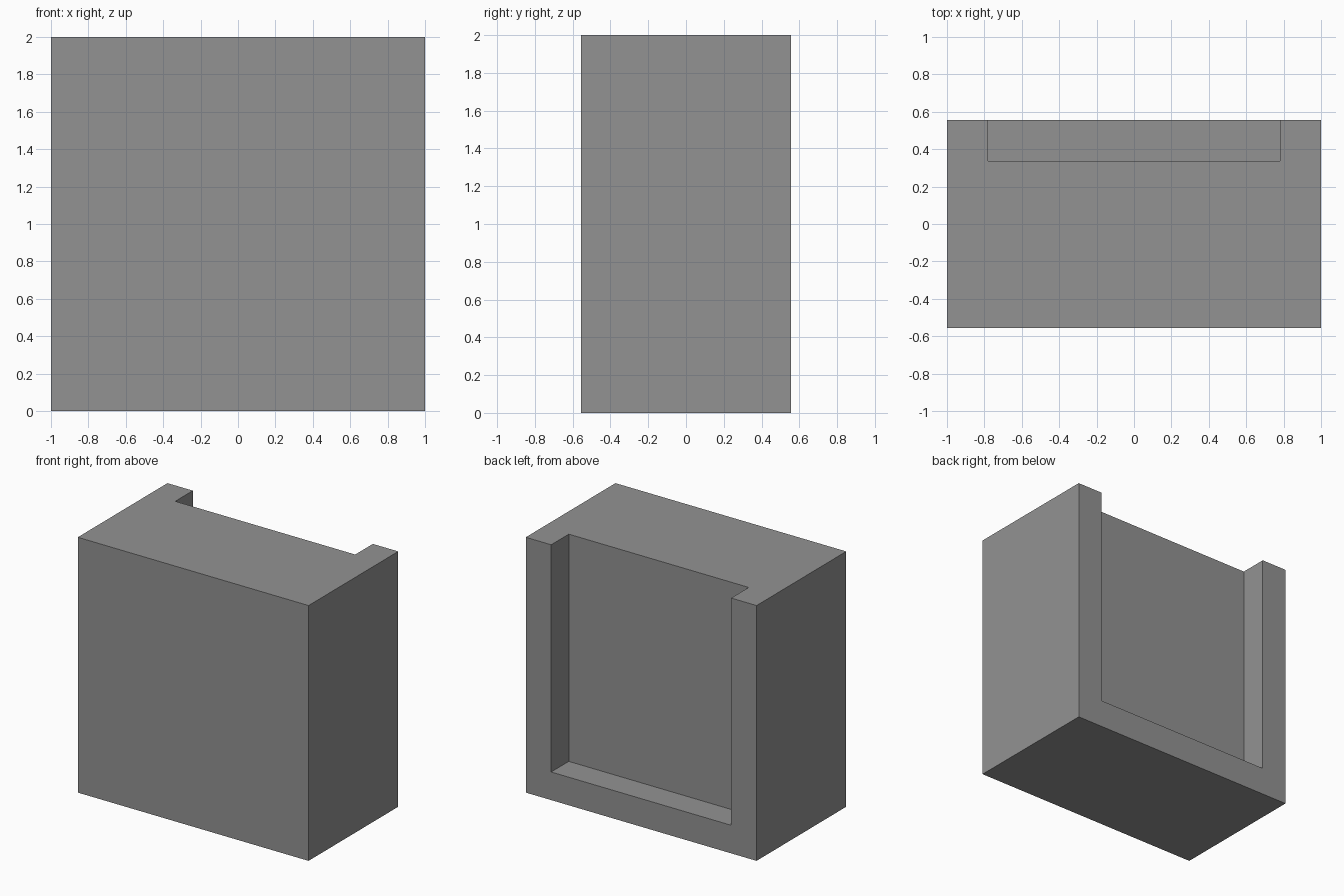
import bpy
import bmesh

cube = bpy.data.objects.get("Cube")
if cube:
    bpy.data.objects.remove(cube, do_unlink=True)

# Overall size and the back recess
HALF_W, HALF_D, HEIGHT = 1.0, 0.555, 2.0
RECESS_HALF_W, RECESS_Y, SILL_Z = 0.78, 0.337, 0.22

# Single plain grey
grey = bpy.data.materials.new("plain_grey")
grey.use_nodes = True
colour = (0.29, 0.29, 0.29, 1.0)
grey.diffuse_color = colour
grey.node_tree.nodes["Principled BSDF"].inputs["Base Color"].default_value = colour


def extrude_outline(bm, outline, z0, z1):
    """Raise a flat outline from z0 to z1, leaving both ends closed."""
    base = bm.faces.new([bm.verts.new((x, y, z0)) for x, y in outline])
    raised = bmesh.ops.extrude_face_region(bm, geom=[base], use_keep_orig=True)
    verts = [g for g in raised["geom"] if isinstance(g, bmesh.types.BMVert)]
    bmesh.ops.translate(bm, verts=verts, vec=(0, 0, z1 - z0))
    bmesh.ops.recalc_face_normals(bm, faces=bm.faces)


def make_object(name, outline, z0, z1):
    bm = bmesh.new()
    extrude_outline(bm, outline, z0, z1)
    mesh = bpy.data.meshes.new(name)
    bm.to_mesh(mesh)
    bm.free()
    mesh.materials.append(grey)
    obj = bpy.data.objects.new(name, mesh)
    bpy.context.collection.objects.link(obj)
    return obj


def rectangle(half_w, y0, y1):
    return [(-half_w, y0), (half_w, y0), (half_w, y1), (-half_w, y1)]


# Solid block
block = make_object("block", rectangle(HALF_W, -HALF_D, HALF_D), 0, HEIGHT)

# Recess open at the back and the top
cutter = make_object("recess_cutter",
                     rectangle(RECESS_HALF_W, RECESS_Y, HALF_D + 0.2),
                     SILL_Z, HEIGHT + 0.2)
cut = block.modifiers.new("recess", 'BOOLEAN')
cut.operation = 'DIFFERENCE'
cut.solver = 'EXACT'
cut.object = cutter

# Bake the cut and drop the helper
bpy.context.view_layer.update()
depsgraph = bpy.context.evaluated_depsgraph_get()
block_mesh = bpy.data.meshes.new_from_object(block.evaluated_get(depsgraph))
block.modifiers.clear()
block.data = block_mesh
bpy.data.objects.remove(cutter, do_unlink=True)
